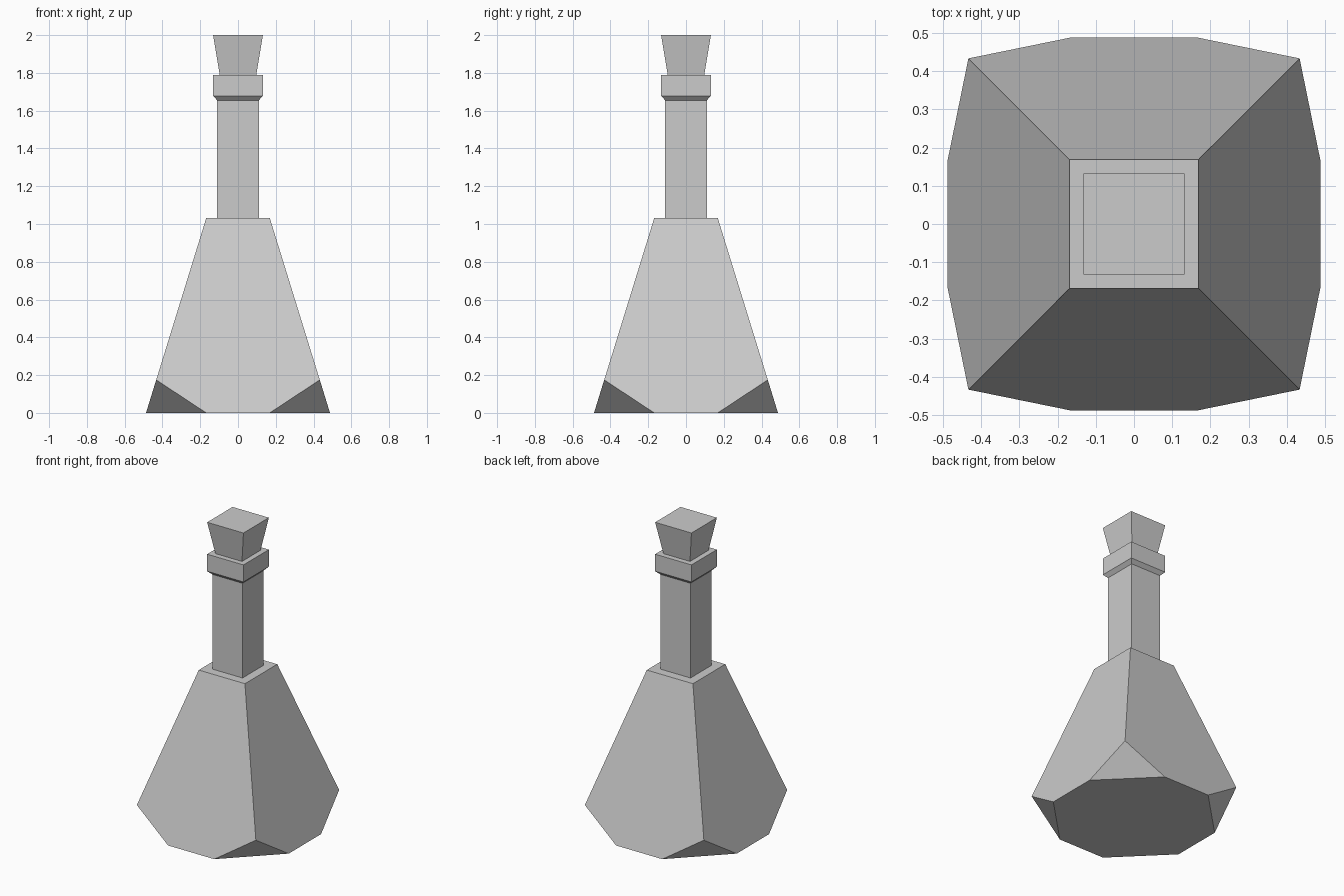
import bpy, bmesh
from mathutils import Vector

if "Cube" in bpy.data.objects:
    bpy.data.objects.remove(bpy.data.objects["Cube"])


def square_loft(profile):
    """Closed solid with a square cross-section from (half width, z) pairs."""
    bm = bmesh.new()
    rings = [[bm.verts.new((sx * r, sy * r, z))
              for sx, sy in ((-1, -1), (1, -1), (1, 1), (-1, 1))]
             for r, z in profile]
    for a, b in zip(rings, rings[1:]):
        for i in range(4):
            j = (i + 1) % 4
            bm.faces.new((a[i], a[j], b[j], b[i]))
    bm.faces.new(rings[0][::-1])
    bm.faces.new(rings[-1])
    return bm


def finish(bm, name):
    bmesh.ops.recalc_face_normals(bm, faces=bm.faces[:])
    mesh = bpy.data.meshes.new(name)
    bm.to_mesh(mesh)
    bm.free()
    bpy.context.collection.objects.link(bpy.data.objects.new(name, mesh))


# Bottle: tapered body, shoulder, neck and bevelled lip
bottle = square_loft([(0.487, 0), (0.168, 1.032), (0.11, 1.032), (0.11, 1.655),
                      (0.132, 1.678), (0.132, 1.79)])

# Slice off the four bottom corners and cap each cut with a facet
for sx in (-1, 1):
    for sy in (-1, 1):
        cut = bmesh.ops.bisect_plane(
            bottle, geom=bottle.verts[:] + bottle.edges[:] + bottle.faces[:],
            plane_co=(sx * 0.487, sy * 0.168, 0),
            plane_no=Vector((sx, sy, -1.206)).normalized(),
            clear_outer=True)
        edges = [e for e in cut["geom_cut"] if isinstance(e, bmesh.types.BMEdge)]
        bmesh.ops.contextual_create(bottle, geom=edges)
finish(bottle, "bottle")

# Stopper: flares upward, slightly sunk into the lip
finish(square_loft([(0.095, 1.78), (0.132, 2.0)]), "stopper")
